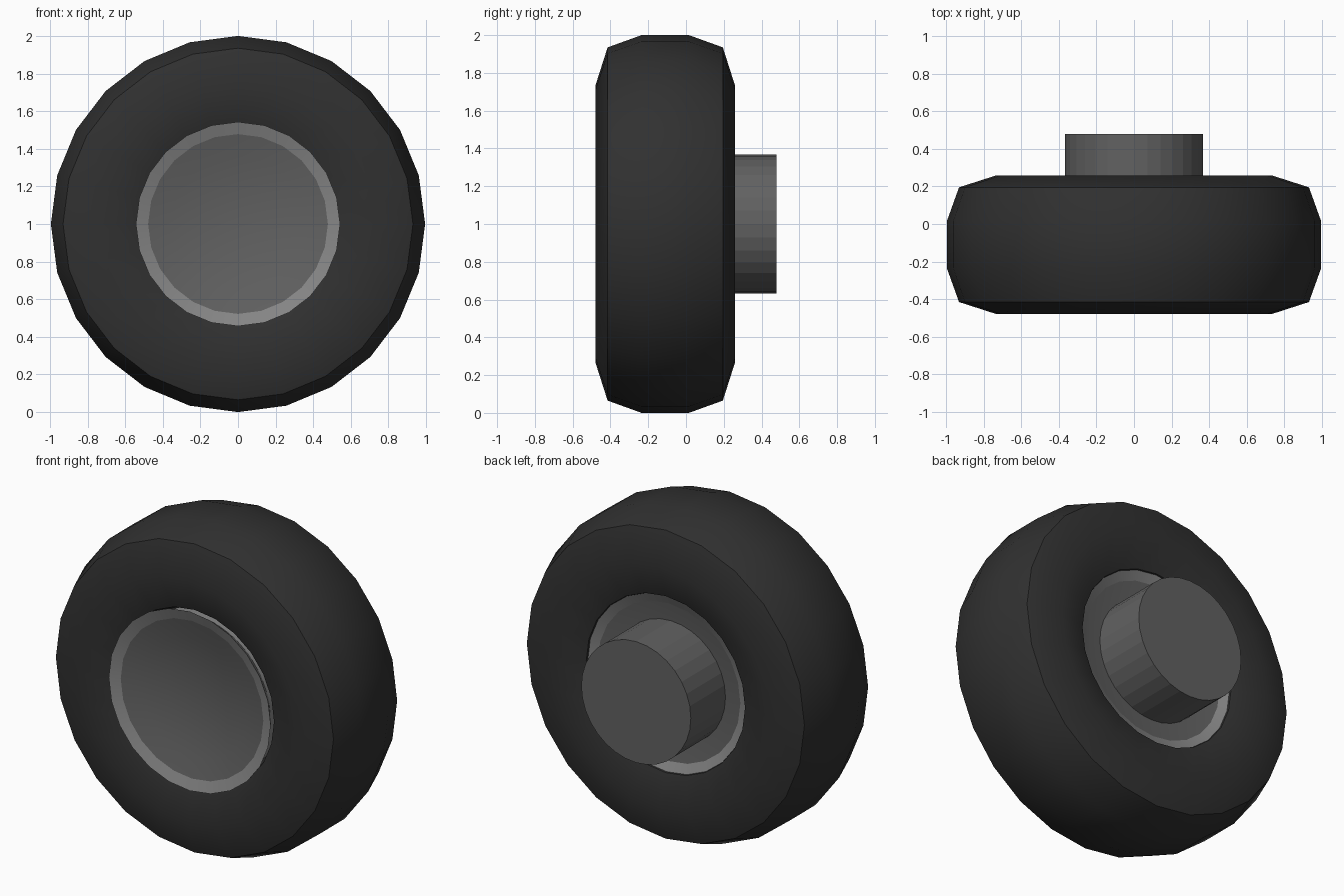
import bpy, bmesh, math

if "Cube" in bpy.data.objects:
    bpy.data.objects.remove(bpy.data.objects["Cube"])

CZ = 1.0      # axle height
SEG = 24


def material(name, v):
    m = bpy.data.materials.new(name)
    m.diffuse_color = (v, v, v, 1)
    m.use_nodes = True
    m.node_tree.nodes["Principled BSDF"].inputs["Base Color"].default_value = m.diffuse_color
    return m


def lathe(name, profile, mat, seg=SEG, closed=False, smooth=None, sx=1.0):
    """Spin (radius, y) points around the axle; radius 0 becomes a pole."""
    bm = bmesh.new()
    rings = []
    for r, y in profile:
        if r == 0:
            rings.append([bm.verts.new((0, y, CZ))] * seg)
        else:
            rings.append([bm.verts.new((sx * r * math.sin(a), y, CZ + r * math.cos(a)))
                          for a in (2 * math.pi * i / seg for i in range(seg))])
    pairs = list(zip(rings, rings[1:]))
    if closed:
        pairs.append((rings[-1], rings[0]))
    for a, b in pairs:
        for i in range(seg):
            j = (i + 1) % seg
            bm.faces.new(list(dict.fromkeys((a[i], a[j], b[j], b[i]))))
    bmesh.ops.recalc_face_normals(bm, faces=bm.faces)
    me = bpy.data.meshes.new(name)
    bm.to_mesh(me)
    bm.free()
    ob = bpy.data.objects.new(name, me)
    bpy.context.collection.objects.link(ob)
    me.materials.append(mat)
    if smooth:
        bpy.ops.object.select_all(action='DESELECT')
        ob.select_set(True)
        bpy.context.view_layer.objects.active = ob
        bpy.ops.object.shade_smooth_by_angle(angle=math.radians(smooth))
    return ob


rubber = material("rubber", 0.03)
light = material("rim_grey", 0.24)
dark = material("hub_grey", 0.12)

# Tyre: ten-sided squarish section, mirrored in both directions
MID, YC = 0.735, -0.11
quarter = [(0.265, 0.125), (0.2, 0.305), (0, 0.369)]
half = quarter + [(-r, y) for r, y in quarter[1::-1]]
section = half + [(r, -y) for r, y in reversed(half)]
lathe("tyre", [(MID + r, YC + y) for r, y in section], rubber,
      closed=True, smooth=50, sx=0.995)

# Rim band with nearly flat lips, tucked into the tyre on both faces
lathe("rim", [(0.478, -0.44), (0.543, -0.462), (0.5, -0.4),
              (0.5, 0.14), (0.543, 0.192), (0.478, 0.162)],
      light, closed=True, smooth=30)

# Wheel centre: shallow dish on each face
lathe("wheel_disc", [(0, -0.375), (0.2, -0.386), (0.36, -0.412), (0.478, -0.44),
                     (0.478, 0.162), (0.36, 0.145), (0, 0.13)], dark, smooth=40)

# Axle stub at the back
lathe("axle_hub", [(0, 0.1), (0.367, 0.1), (0.367, 0.478), (0, 0.478)], dark, seg=32)
